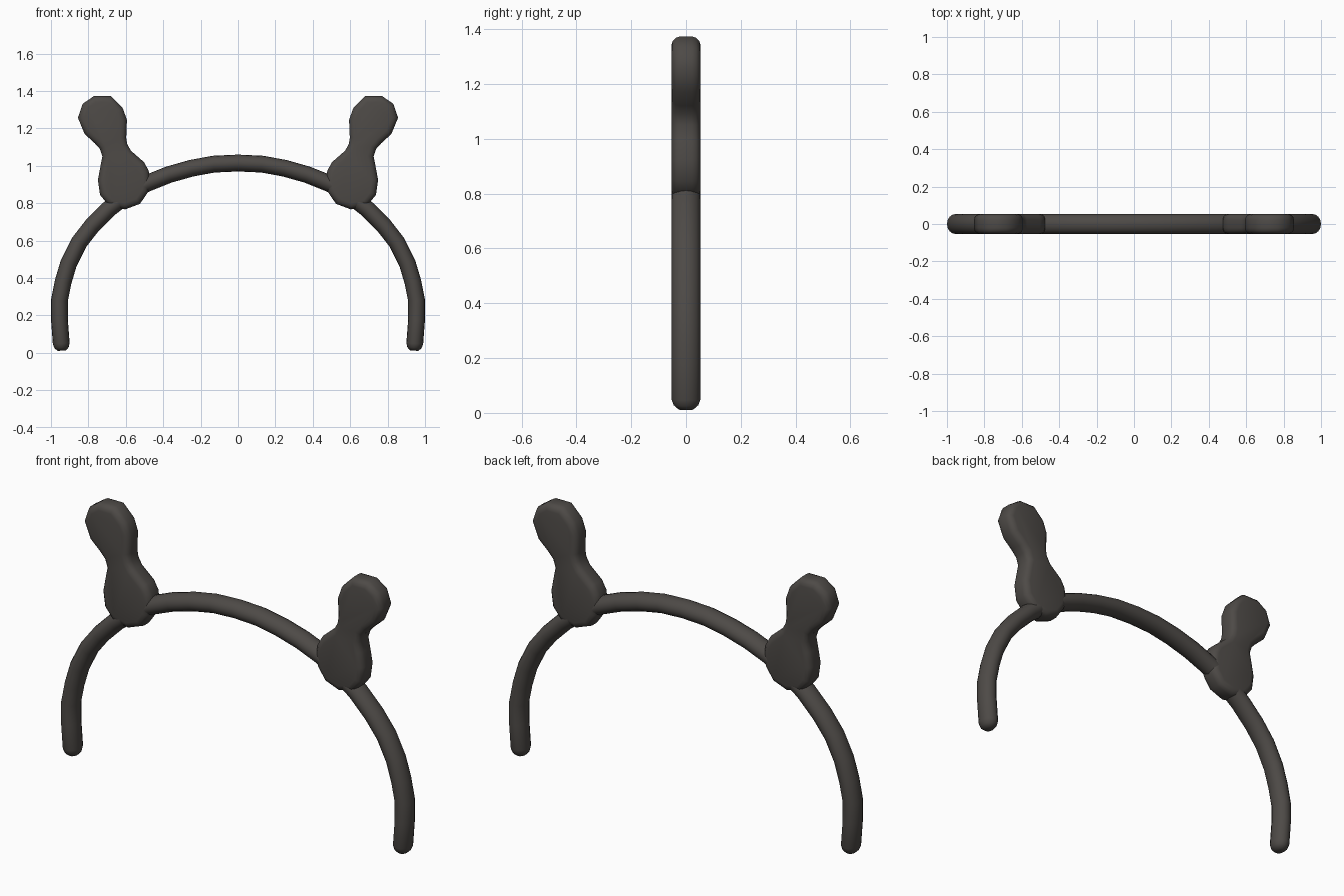
import bpy, bmesh, math
from mathutils import Vector

if "Cube" in bpy.data.objects:
    bpy.data.objects.remove(bpy.data.objects["Cube"])

mat = bpy.data.materials.new("dark_grey")
mat.diffuse_color = (0.075, 0.068, 0.062, 1)
mat.use_nodes = True
mat.node_tree.nodes["Principled BSDF"].inputs["Base Color"].default_value = mat.diffuse_color


def finish(bm, name, angle):
    bmesh.ops.recalc_face_normals(bm, faces=bm.faces)
    me = bpy.data.meshes.new(name)
    bm.to_mesh(me)
    bm.free()
    ob = bpy.data.objects.new(name, me)
    bpy.context.collection.objects.link(ob)
    me.materials.append(mat)
    bpy.ops.object.select_all(action='DESELECT')
    bpy.context.view_layer.objects.active = ob
    ob.select_set(True)
    bpy.ops.object.shade_smooth_by_angle(angle=math.radians(angle))
    return ob


# Headband: oval section swept along a mirrored arch, rounded at both ends
half = [(0.13, 1.009), (0.25, 0.987), (0.37, 0.953), (0.49, 0.905), (0.6, 0.84),
        (0.69, 0.77), (0.78, 0.68), (0.85, 0.59), (0.905, 0.48), (0.935, 0.38),
        (0.955, 0.28), (0.955, 0.18), (0.945, 0.05)]
tips = [(0.943, 0.028, 0.85), (0.942, 0.012, 0.5)]
right = [(x, z, 1) for x, z in half] + tips
path = [(-x, z, s) for x, z, s in reversed(right)] + [(0, 1.015, 1)] + right
bm = bmesh.new()
N, rings = 16, []
for i, (x, z, s) in enumerate(path):
    a, b = path[max(i - 1, 0)], path[min(i + 1, len(path) - 1)]
    t = Vector((b[0] - a[0], 0, b[1] - a[1])).normalized()
    n = Vector((-t.z, 0, t.x))
    rings.append([bm.verts.new(Vector((x, 0, z))
                  + n * (0.045 * s * math.cos(2 * math.pi * k / N))
                  + Vector((0, 0.053 * s * math.sin(2 * math.pi * k / N), 0)))
                  for k in range(N)])
for r, q in zip(rings, rings[1:]):
    for k in range(N):
        bm.faces.new((r[k], r[(k + 1) % N], q[(k + 1) % N], q[k]))
bm.faces.new(rings[0])
bm.faces.new(rings[-1])
finish(bm, "headband", 60)

# Ears: flat hourglass outline with rounded rims
outline = [(0.77, 1.373), (0.68, 1.373), (0.617, 1.31), (0.594, 1.246), (0.598, 1.15),
           (0.592, 1.115), (0.572, 1.08), (0.503, 1.02), (0.478, 0.975), (0.47, 0.92),
           (0.48, 0.861), (0.524, 0.797), (0.604, 0.767), (0.69, 0.786), (0.738, 0.845),
           (0.749, 0.925), (0.735, 1.0), (0.725, 1.05), (0.738, 1.09), (0.765, 1.12),
           (0.82, 1.17), (0.856, 1.257), (0.83, 1.332)]
for side, name in ((1, "right_ear"), (-1, "left_ear")):
    bm = bmesh.new()
    front = bm.faces.new([bm.verts.new((side * x, -0.053, z)) for x, z in outline])
    ext = bmesh.ops.extrude_face_region(bm, geom=[front], use_keep_orig=True)
    bmesh.ops.translate(bm, vec=(0, 0.106, 0),
                        verts=[v for v in ext["geom"] if isinstance(v, bmesh.types.BMVert)])
    bmesh.ops.recalc_face_normals(bm, faces=bm.faces)
    rims = [e for e in bm.edges if abs(e.verts[0].co.y - e.verts[1].co.y) < 1e-4]
    bmesh.ops.bevel(bm, geom=rims, offset=0.032, segments=3, profile=0.5, affect='EDGES')
    finish(bm, name, 50)
